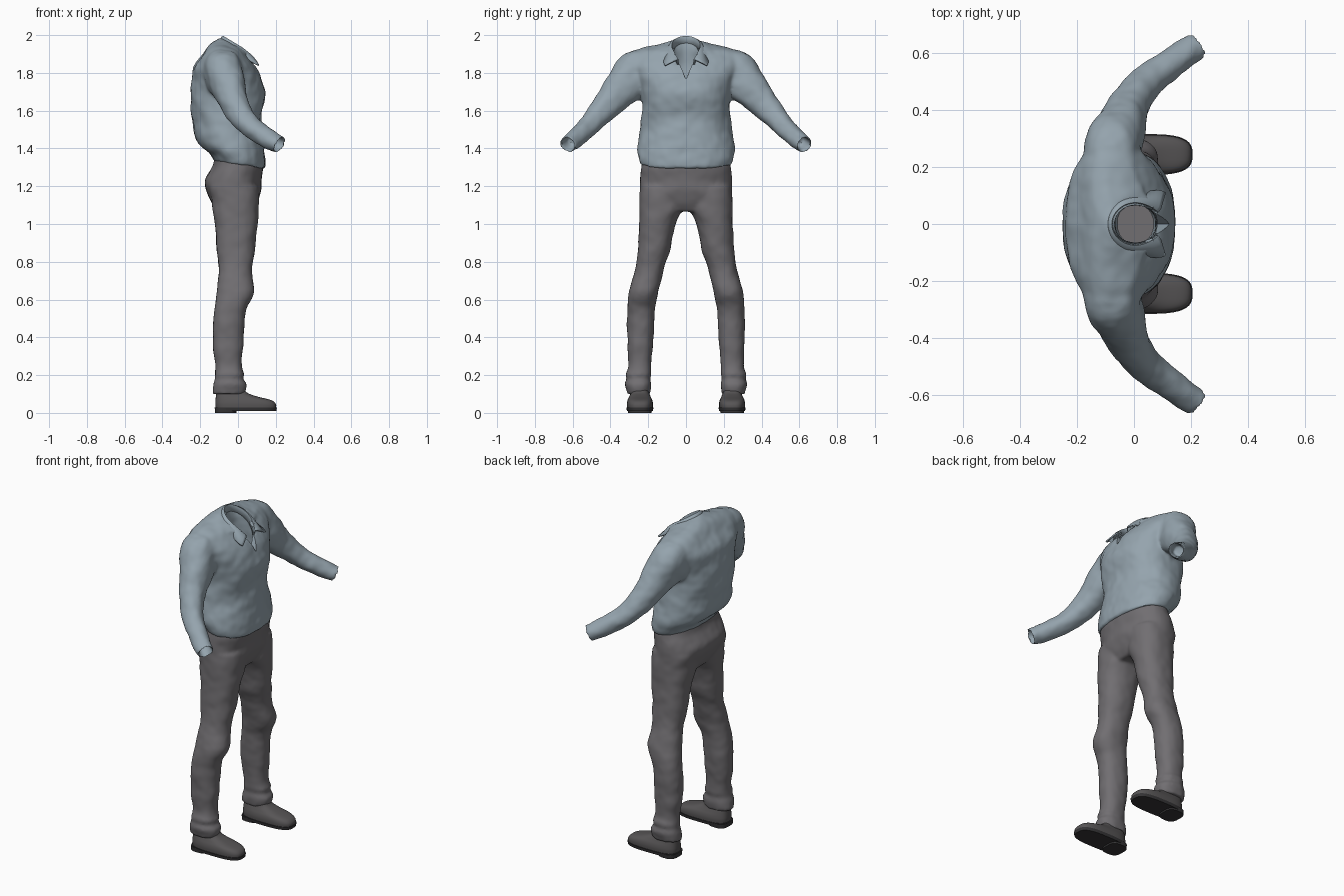
import bpy, bmesh, math
from mathutils import Vector, noise

if "Cube" in bpy.data.objects:
    bpy.data.objects.remove(bpy.data.objects["Cube"])


def material(name, rgb):
    m = bpy.data.materials.new(name)
    m.use_nodes = True
    m.diffuse_color = (*rgb, 1)
    m.node_tree.nodes["Principled BSDF"].inputs["Base Color"].default_value = (*rgb, 1)
    return m


SHIRT = material("blue grey cloth", (0.30, 0.37, 0.42))
TROUSER = material("warm grey cloth", (0.165, 0.157, 0.167))
SHOE = material("dark grey leather", (0.095, 0.09, 0.092))
SOLE = material("black rubber", (0.035, 0.034, 0.036))
N = 40


def spline(rows, steps):
    """Catmull-Rom through tuples of numbers."""
    p = [rows[0], *rows, rows[-1]]
    out = []
    for a, b, c, d in zip(p, p[1:], p[2:], p[3:]):
        for k in range(steps):
            t = k / steps
            out.append([0.5 * (2*j + (l-i)*t + (2*i - 5*j + 4*l - m)*t*t + (3*j - i - 3*l + m)*t**3)
                        for i, j, l, m in zip(a, b, c, d)])
    return out + [list(rows[-1])]


def loft(bm, rows, steps=5, upright=True, well=0, power=2.3):
    """Skin rings (x, y, z, radius_u, radius_v, tilt); well hollows the last end."""
    rows = spline([(*r, 0) if len(r) == 5 else r for r in rows], steps)
    loops = []

    def ring(o, d, a, b, tilt):
        u = Vector((1, 0, 0))
        u = (u - d * u.dot(d)).normalized()
        v = d.cross(u)
        vs = []
        for i in range(N):
            t = math.tau * i / N
            c, s = math.cos(t), math.sin(t)
            c = math.copysign(abs(c) ** (2 / power), c) * a
            s = math.copysign(abs(s) ** (2 / power), s) * b
            vs.append(bm.verts.new(o + u * c + v * s + Vector((0, 0, tilt * c))))
        loops.append(vs)

    for i, (x, y, z, a, b, tilt) in enumerate(rows):
        p, q = rows[max(i - 1, 0)], rows[min(i + 1, len(rows) - 1)]
        d = Vector(q[:3]) - Vector(p[:3])
        if upright:
            d = Vector((0, 0, 1 if d.z > 0 else -1))
        d.normalize()
        ring(Vector((x, y, z)), d, a, b, tilt)
    if well:
        o = Vector(rows[-1][:3])
        ring(o, d, a * 0.86, b * 0.86, tilt)
        ring(o - d * well, d, a * 0.76, b * 0.76, 0)
    for p, q in zip(loops, loops[1:]):
        for i in range(N):
            j = (i + 1) % N
            bm.faces.new((p[i], p[j], q[j], q[i]))
    bm.faces.new(loops[0][::-1])
    bm.faces.new(loops[-1])


def finish(name, bm, mat):
    bmesh.ops.recalc_face_normals(bm, faces=bm.faces)
    me = bpy.data.meshes.new(name)
    bm.to_mesh(me)
    bm.free()
    me.materials.append(mat)
    ob = bpy.data.objects.new(name, me)
    bpy.context.collection.objects.link(ob)
    smooth(ob)
    return ob


def smooth(ob):
    bpy.ops.object.select_all(action="DESELECT")
    ob.select_set(True)
    bpy.context.view_layer.objects.active = ob
    bpy.ops.object.shade_smooth_by_angle(angle=math.radians(50))


def cloth(ob, cutter=None, amount=0.007):
    """Fuse the shells, soften them and add shallow folds."""
    m = ob.modifiers.new("fuse", "REMESH")
    m.mode, m.voxel_size = "VOXEL", 0.01
    m = ob.modifiers.new("soften", "SMOOTH")
    m.iterations = 6
    if cutter:
        m = ob.modifiers.new("opening", "BOOLEAN")
        m.operation, m.object = "DIFFERENCE", cutter
    dg = bpy.context.evaluated_depsgraph_get()
    me = bpy.data.meshes.new_from_object(ob.evaluated_get(dg))
    ob.modifiers.clear()
    ob.data = me
    shifts = [v.normal * amount * (noise.noise(Vector((v.co.x * 8, abs(v.co.y) * 8 + v.co.z * 5, v.co.z * 11)))
                                   + 0.4 * noise.noise(v.co * 22)) for v in me.vertices]
    for v, s in zip(me.vertices, shifts):
        v.co += s
    smooth(ob)


# Shirt: body and two hollow sleeves fused together
bm = bmesh.new()
loft(bm, [(0.008, 0, 1.31, 0.132, 0.24, -0.13), (-0.005, 0, 1.36, 0.148, 0.255, -0.1),
          (-0.04, 0, 1.43, 0.175, 0.252), (-0.06, 0, 1.55, 0.182, 0.238),
          (-0.055, 0, 1.67, 0.198, 0.235), (-0.06, 0, 1.76, 0.188, 0.262),
          (-0.07, 0, 1.83, 0.165, 0.3), (-0.075, 0, 1.89, 0.122, 0.3),
          (-0.06, 0, 1.927, 0.092, 0.24, -0.2), (-0.02, 0, 1.935, 0.09, 0.14, -0.45),
          (0.005, 0, 1.938, 0.09, 0.088, -0.55)], well=0.45)
for s in (1, -1):
    loft(bm, [(-0.08, s * 0.2, 1.815, 0.1, 0.11), (-0.075, s * 0.265, 1.79, 0.1, 0.13),
              (-0.047, s * 0.335, 1.72, 0.086, 0.1), (-0.012, s * 0.425, 1.622, 0.07, 0.074),
              (0.05, s * 0.505, 1.53, 0.06, 0.058), (0.135, s * 0.57, 1.467, 0.052, 0.05),
              (0.222, s * 0.627, 1.418, 0.046, 0.044)], upright=False, well=0.07)
shirt = finish("shirt", bm, SHIRT)

# Wedge that opens the shirt front below the collar
bm = bmesh.new()
ends = [[bm.verts.new((x, y, z)) for y, z in ((0, 1.77), (0.068, 1.92), (-0.068, 1.92))] for x in (0.0, 0.25)]
bmesh.ops.convex_hull(bm, input=ends[0] + ends[1])
wedge = finish("neck_cutter", bm, SHIRT)
wedge.hide_render = True
cloth(shirt, wedge)
bpy.data.objects.remove(wedge)

# Folded collar, swept around the neck from one pointed wing to the other
bm = bmesh.new()
rows = []
for i in range(49):
    t = 0.6 + (math.tau - 1.2) * i / 48
    c, s = math.cos(t), math.sin(t)
    f = max(0, c) ** 3
    x, z = 0.005 + 0.087 * c + 0.02 * f, 1.942 - 0.05 * c - 0.055 * f
    rows.append([bm.verts.new(p) for p in (
        (x * 0.88, 0.07 * s, z - 0.035), (x * 0.97, 0.077 * s, z),
        (x * 1.06, (0.087 + 0.02 * f) * s, z - 0.004),
        (x * 1.18 + 0.01 * f, (0.116 + 0.14 * f) * s, z - 0.05 + 0.035 * f))])
for p, q in zip(rows, rows[1:]):
    for k in range(3):
        bm.faces.new((p[k], p[k + 1], q[k + 1], q[k]))
collar = finish("collar", bm, SHIRT)
m = collar.modifiers.new("thickness", "SOLIDIFY")
m.thickness, m.offset = 0.008, 0

# Trousers: hips and two legs fused together
bm = bmesh.new()
loft(bm, [(-0.01, 0, 1.37, 0.115, 0.22), (-0.002, 0, 1.31, 0.132, 0.238), (-0.025, 0, 1.23, 0.15, 0.244),
          (-0.02, 0, 1.14, 0.135, 0.243), (-0.015, 0, 1.065, 0.09, 0.2)])
for s in (1, -1):
    loft(bm, [(-0.02, s * 0.127, 1.2, 0.13, 0.115), (-0.013, s * 0.13, 1.09, 0.124, 0.117),
              (-0.01, s * 0.153, 0.99, 0.112, 0.094), (-0.012, s * 0.17, 0.86, 0.1, 0.084),
              (-0.013, s * 0.197, 0.75, 0.09, 0.076), (-0.013, s * 0.224, 0.64, 0.1, 0.077),
              (-0.04, s * 0.238, 0.55, 0.084, 0.072), (-0.052, s * 0.242, 0.42, 0.083, 0.07),
              (-0.05, s * 0.246, 0.25, 0.071, 0.061), (-0.045, s * 0.25, 0.205, 0.077, 0.068),
              (-0.047, s * 0.25, 0.18, 0.075, 0.062), (-0.042, s * 0.253, 0.15, 0.09, 0.07),
              (-0.05, s * 0.25, 0.1, 0.086, 0.063)])
cloth(finish("trousers", bm, TROUSER), amount=0.005)

# Shoes with a sole and a raised heel
for s, side in ((1, "left"), (-1, "right")):
    y = s * 0.244
    bm = bmesh.new()
    loft(bm, [(0.042, y, 0.025, 0.16, 0.068), (0.04, y, 0.048, 0.16, 0.069), (0.028, y, 0.068, 0.147, 0.065),
              (-0.01, y, 0.088, 0.107, 0.056), (-0.035, y, 0.11, 0.08, 0.048),
              (-0.045, y, 0.15, 0.068, 0.044)], power=3)
    finish(side + "_shoe", bm, SHOE)
    bm = bmesh.new()
    loft(bm, [(0.041, y, 0.01, 0.162, 0.069), (0.041, y, 0.028, 0.165, 0.072)], steps=1, power=3)
    loft(bm, [(-0.065, y, 0, 0.057, 0.062), (-0.065, y, 0.025, 0.057, 0.064)], steps=1, power=3)
    finish(side + "_sole", bm, SOLE)

# Trouser lining seen down through the neck
bm = bmesh.new()
loft(bm, [(0.005, 0, 1.47, 0.075, 0.073), (0.005, 0, 1.5, 0.075, 0.073)], steps=1)
finish("inner_lining", bm, TROUSER)
